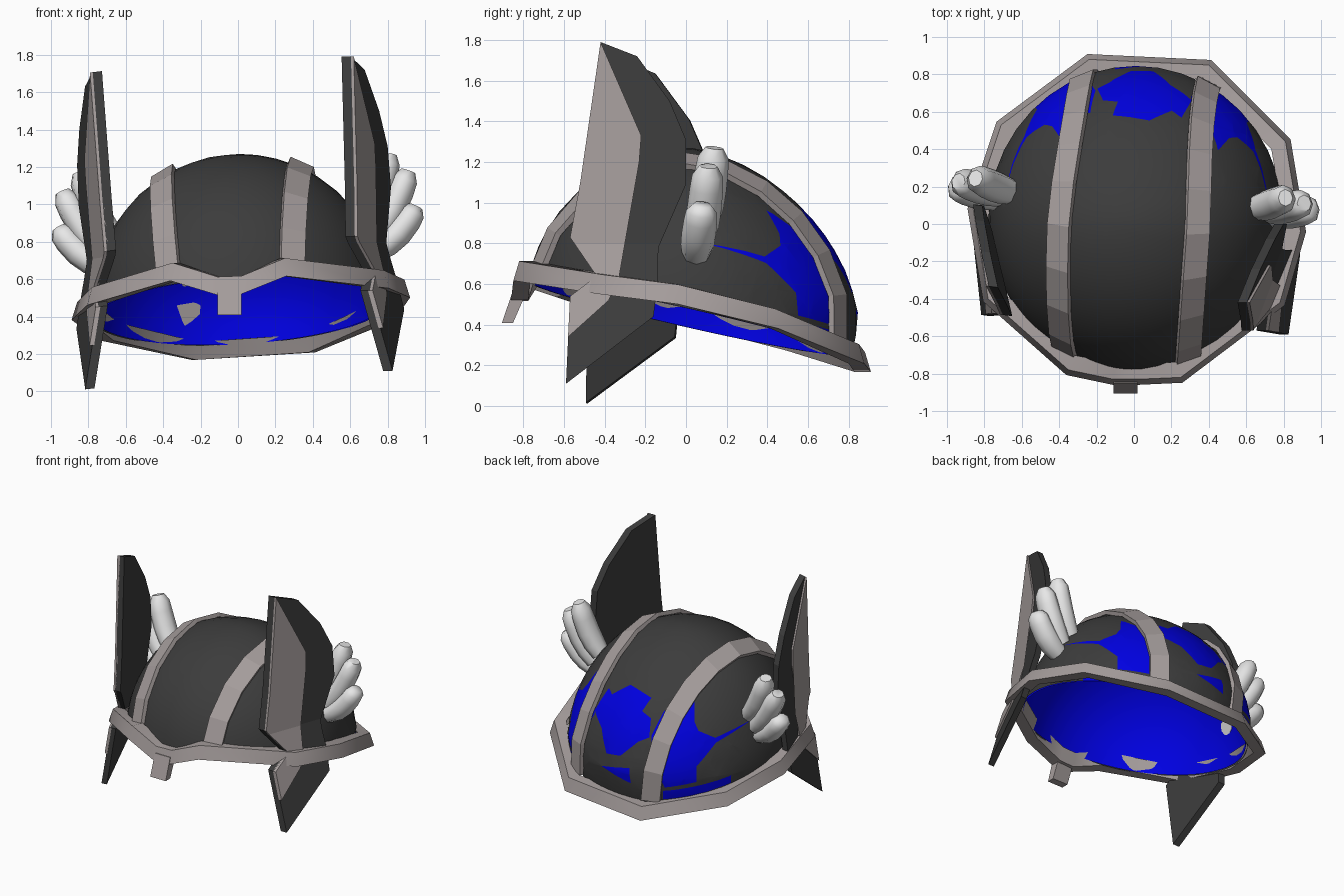
import bpy, bmesh, math
from mathutils import Vector, Matrix

cube = bpy.data.objects.get("Cube")
if cube:
    bpy.data.objects.remove(cube, do_unlink=True)


def material(name, rgb):
    m = bpy.data.materials.new(name)
    m.use_nodes = True
    m.diffuse_color = (*rgb, 1)
    bsdf = next(n for n in m.node_tree.nodes if n.type == 'BSDF_PRINCIPLED')
    bsdf.inputs["Base Color"].default_value = (*rgb, 1)
    bsdf.inputs["Roughness"].default_value = 0.7
    return m


DARK = material("charcoal", (0.045, 0.045, 0.045))
GREY = material("warm grey", (0.38, 0.34, 0.335))
BLUE = material("blue lining", (0.0, 0.0, 0.75))
WHITE = material("white", (0.85, 0.85, 0.85))

CENTRE = Vector((0.01, 0.025, 0.46))
RADII = Vector((0.79, 0.82, 0.81))

# The helmet is slightly turned and rolled, so halves mirror across a tilted plane
N = Vector((1, -0.063, 0.06)).normalized()
P = Vector((0.005, -0.54, 0.055))


def reflect(v):
    return v - 2 * (v - P).dot(N) * N


def shell(d):
    """Point of the dome in unit direction d; the upper back is flattened."""
    flatten = 1 - 0.16 * max(0, d.y) * max(0, d.z)
    return CENTRE + d * RADII * flatten


def finish(bm, name, mats, smooth=None, mirrored=False):
    if mirrored:
        for v in bm.verts:
            v.co = reflect(v.co)
    bmesh.ops.recalc_face_normals(bm, faces=bm.faces)
    me = bpy.data.meshes.new(name)
    bm.to_mesh(me)
    bm.free()
    for m in mats:
        me.materials.append(m)
    ob = bpy.data.objects.new(name, me)
    bpy.context.scene.collection.objects.link(ob)
    if smooth:
        bpy.ops.object.select_all(action='DESELECT')
        ob.select_set(True)
        bpy.context.view_layer.objects.active = ob
        bpy.ops.object.shade_smooth_by_angle(angle=math.radians(smooth))


def loft(sections, closed=False):
    """Skin a row of equal rings; cap the ends unless the row is closed."""
    bm = bmesh.new()
    rings = [[bm.verts.new(p) for p in s] for s in sections]
    n = len(rings[0])
    pairs = list(zip(rings, rings[1:])) + ([(rings[-1], rings[0])] if closed else [])
    for a, b in pairs:
        for i in range(n):
            j = (i + 1) % n
            bm.faces.new((a[i], a[j], b[j], b[i]))
    if not closed:
        bm.faces.new(rings[0])
        bm.faces.new(rings[-1])
    return bm


# --- Dome: dark shell with blue patches cut in at the back ---
def direction(az, el):
    a, e = math.radians(az), math.radians(el)
    return Vector((math.sin(a) * math.cos(e), math.cos(a) * math.cos(e), math.sin(e)))


def inside(pt, poly):
    hit = False
    for (x1, y1), (x2, y2) in zip(poly, poly[1:] + poly[:1]):
        if (y1 > pt[1]) != (y2 > pt[1]) and pt[0] < (x2 - x1) * (pt[1] - y1) / (y2 - y1) + x1:
            hit = not hit
    return hit


def shape_dome(bm, scale):
    """Bend a unit sphere into the dome and cut it off along the brim."""
    for v in bm.verts:
        v.co = CENTRE + (shell(v.co) - CENTRE) * scale
    bmesh.ops.bisect_plane(bm, geom=bm.verts[:] + bm.edges[:] + bm.faces[:],
                           plane_co=(0, 0, 0.435), plane_no=(-0.06, 0.228, 1), clear_inner=True)


# Patch outlines as (azimuth from the back, elevation) in degrees
side_patch = [(85, 25), (61, 20.5), (52, 25), (50, 30), (51, 41), (38, 32), (31, 36),
              (25, 22), (27, 10), (34, -4), (50, -1), (50, 7), (61, 18)]
low_strip = [(33, -6), (68, 0), (68, -4), (33, -11)]
back_patch = [(-13, 41), (8, 45), (19, 36), (25, 38), (26, 24), (15, 18), (7, 7),
              (-2, 8), (-11, 17), (-17, 20), (-16, 30), (-9, 33)]
low_patch = [(-8, 3), (9, 0), (-9, -5)]
patches = [back_patch, low_patch]
for patch in (side_patch, low_strip):
    patches += [patch, [(7 - a, e - 1) for a, e in patch]]

bm = bmesh.new()
bmesh.ops.create_icosphere(bm, subdivisions=4, radius=1)
cutters = []
for patch in patches:
    dirs = [direction(*p) for p in patch]
    mid = sum(dirs, Vector()).normalized()
    turn = Matrix.Rotation(math.atan2(mid.x, mid.y), 3, 'Z')
    flat = lambda d, t=turn: ((t @ d).x / (t @ d).y, (t @ d).z / (t @ d).y)
    cutters.append((turn, flat, [flat(d) for d in dirs]))
    for d1, d2 in zip(dirs, dirs[1:] + dirs[:1]):
        near = [f for f in bm.faces if f.calc_center_median().dot((d1 + d2).normalized()) > 0.93]
        geom = set(near)
        for f in near:
            geom.update(f.edges)
            geom.update(f.verts)
        bmesh.ops.bisect_plane(bm, geom=list(geom), dist=1e-5, plane_co=(0, 0, 0),
                               plane_no=d1.cross(d2).normalized())
for f in bm.faces:
    c = f.calc_center_median()
    for turn, flat, poly in cutters:
        if (turn @ c).y > 0.1 and inside(flat(c), poly):
            f.material_index = 1
shape_dome(bm, 1)
finish(bm, "dome", [DARK, BLUE], smooth=40)

# --- Blue bowl lining the dome ---
bm = bmesh.new()
bmesh.ops.create_icosphere(bm, subdivisions=4, radius=1)
shape_dome(bm, 0.983)
finish(bm, "lining", [BLUE], smooth=40)

# --- Brim band ---
path = [(-0.11, -0.83, 0.565), (0.02, -0.83, 0.57), (0.25, -0.82, 0.665), (0.78, -0.42, 0.60),
        (0.89, -0.04, 0.55), (0.81, 0.44, 0.43), (0.40, 0.85, 0.257), (-0.24, 0.88, 0.217),
        (-0.71, 0.53, 0.32), (-0.86, 0.08, 0.43), (-0.78, -0.40, 0.51), (-0.35, -0.78, 0.64)]
sections = []
for p in map(Vector, path):
    out = Vector((p.x - CENTRE.x, p.y - CENTRE.y, 0)).normalized()
    up = Vector((0, 0, 0.048))
    sections.append([p + up, p - up + out * 0.03, p - up - out * 0.055, p + up - out * 0.085])
finish(loft(sections, closed=True), "brim", [GREY], smooth=45)

# --- Nose guard ---
finish(loft([[(-0.11, y0, z), (0.02, y0, z), (0.02, y1, z), (-0.11, y1, z)]
             for z, y0, y1 in ((0.57, -0.85, -0.78), (0.41, -0.905, -0.85))]), "nose_guard", [GREY])


# --- Ribs over the dome ---
def rib(name, mirrored):
    rings = []
    steps = 10
    for i in range(steps + 1):
        t = math.radians(167 - 178 * i / steps)
        dx = (0.325 + 0.055 * math.cos(t)) / RADII.x
        r = math.sqrt(1 - dx * dx)
        d = Vector((dx, r * math.cos(t), r * math.sin(t)))
        p = shell(d)
        side = Vector((0, -math.sin(t), math.cos(t))).cross(d).normalized() * 0.068
        low, high = p + d * 0.004, p + d * 0.034
        rings.append([low - side, low + side, high + side, high - side])
    finish(loft(rings), name, [GREY], mirrored=mirrored)


# --- Side fins: folded plates with a raised grey panel ---
fin_outline = [(-0.42, 1.79), (-0.24, 1.72), (-0.08, 1.50), (0, 1.31), (0, 1.09), (-0.14, 0.77),
               (-0.14, 0.60), (-0.16, 0.44), (-0.59, 0.11), (-0.57, 0.54), (-0.44, 0.64),
               (-0.57, 0.83), (-0.52, 1.10)]
panel_outline = [(-0.42, 1.79), (-0.22, 1.33), (-0.23, 1.20), (-0.365, 0.84), (-0.33, 0.63),
                 (-0.38, 0.52), (-0.58, 0.34), (-0.57, 0.54), (-0.44, 0.64), (-0.57, 0.83),
                 (-0.52, 1.10)]


def fin(name, outline, offset, thick, mat, mirrored):
    bm = bmesh.new()
    bm.faces.new([bm.verts.new((0, y, z)) for y, z in outline])
    bmesh.ops.triangulate(bm, faces=bm.faces[:])
    bmesh.ops.bisect_plane(bm, geom=bm.verts[:] + bm.edges[:] + bm.faces[:],
                           plane_co=(0, 0, 0.8), plane_no=(0, 0, 1))
    for v in bm.verts:
        y, z = v.co.y, v.co.z
        v.co.x = 0.905 + offset + 0.376 * y - 0.08 * z + 0.22 * max(0, 0.8 - z)
    top = bmesh.ops.extrude_face_region(bm, geom=bm.faces[:], use_keep_orig=True)["geom"]
    for v in top:
        if isinstance(v, bmesh.types.BMVert):
            v.co.x -= thick
    finish(bm, name, [mat], mirrored=mirrored)


# --- Feather tufts: three rounded, bent fingers per side ---
feathers = [[(0.66, 0.09, 0.90), (0.76, 0.11, 1.02), (0.81, 0.14, 1.27)],
            [(0.72, 0.07, 0.82), (0.83, 0.09, 0.94), (0.91, 0.11, 1.18)],
            [(0.73, 0.05, 0.75), (0.87, 0.06, 0.82), (0.95, 0.08, 0.99)]]


def feather(name, pts, mirrored):
    a, b, c = map(Vector, pts)
    rings = []
    for t, r in ((0, 0.07), (0.25, 0.082), (0.5, 0.085), (0.75, 0.082), (0.9, 0.076), (1, 0.045)):
        p = a * (1 - t) ** 2 + b * 2 * t * (1 - t) + c * t * t
        axis = ((b - a) * (1 - t) + (c - b) * t).normalized()
        u = axis.cross(Vector((0, 1, 0))).normalized()
        w = axis.cross(u)
        rings.append([p + (u * math.cos(k * math.pi / 4) * 0.88 + w * math.sin(k * math.pi / 4)) * r
                      for k in range(8)])
    finish(loft(rings), name, [WHITE], smooth=60, mirrored=mirrored)


for side, mirrored in (("left", False), ("right", True)):
    rib(side + "_rib", mirrored)
    fin(side + "_fin", fin_outline, 0, 0.05, DARK, mirrored)
    fin(side + "_fin_panel", panel_outline, 0.015, 0.025, GREY, mirrored)
    for i, pts in enumerate(feathers):
        feather(f"{side}_feather_{i + 1}", pts, mirrored)
